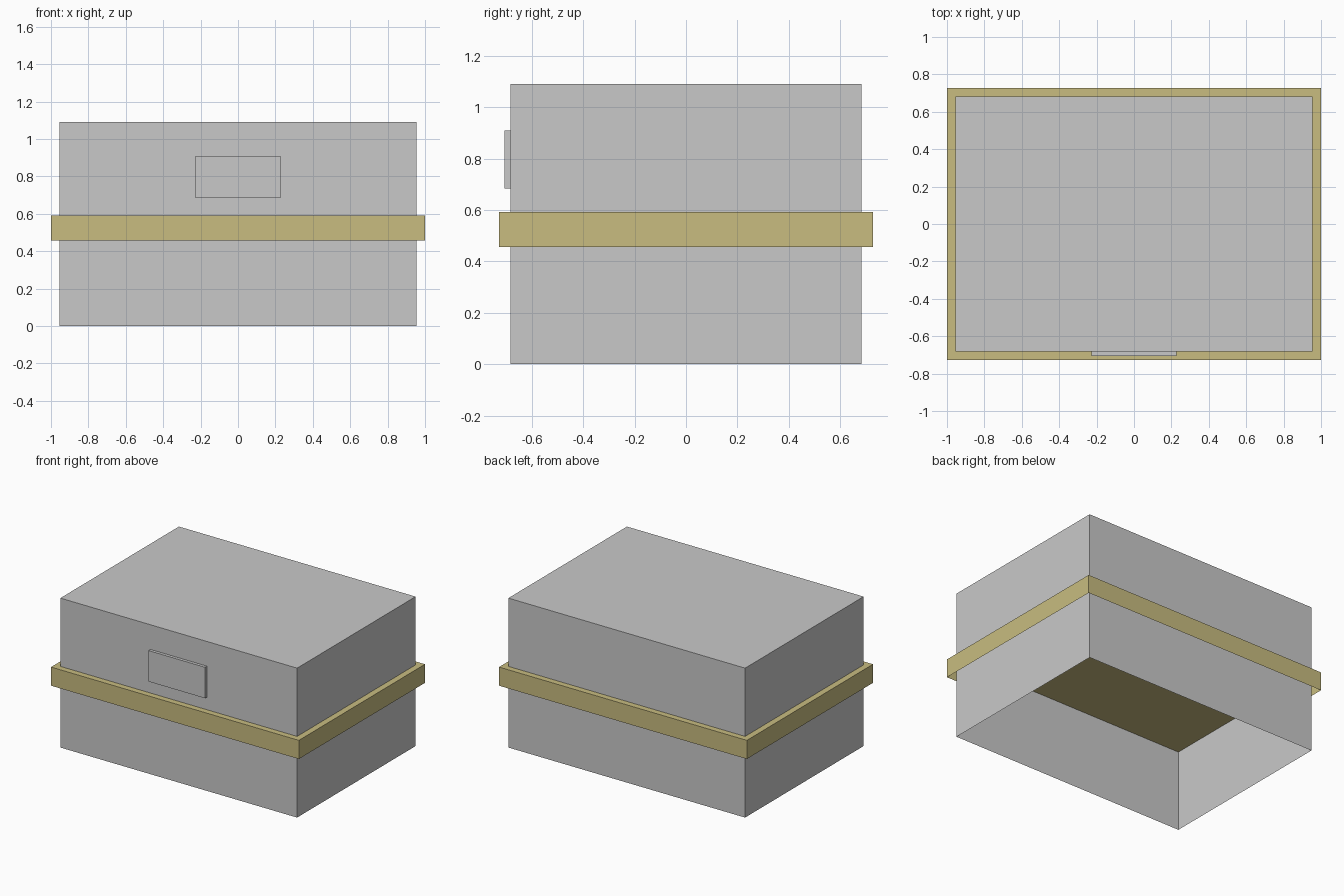
import bpy
import bmesh
from mathutils import Vector

if "Cube" in bpy.data.objects:
    bpy.data.objects.remove(bpy.data.objects["Cube"])


def material(name, rgb):
    m = bpy.data.materials.new(name)
    m.diffuse_color = (*rgb, 1.0)
    m.use_nodes = True
    m.node_tree.nodes["Principled BSDF"].inputs["Base Color"].default_value = m.diffuse_color
    return m


def open_box(name, lo, hi, mat, open_dir):
    """Flat-sided box from corner lo to corner hi, without the side facing open_dir."""
    lo, hi = Vector(lo), Vector(hi)
    bm = bmesh.new()
    bmesh.ops.create_cube(bm, size=1.0)
    bmesh.ops.scale(bm, vec=hi - lo, verts=bm.verts)
    bmesh.ops.translate(bm, vec=(lo + hi) / 2, verts=bm.verts)
    bm.normal_update()
    hidden = [f for f in bm.faces if f.normal.dot(Vector(open_dir)) > 0.9]
    bmesh.ops.delete(bm, geom=hidden, context='FACES_ONLY')
    mesh = bpy.data.meshes.new(name)
    bm.to_mesh(mesh)
    bm.free()
    mesh.materials.append(mat)
    obj = bpy.data.objects.new(name, mesh)
    bpy.context.collection.objects.link(obj)
    return obj


grey = material("light_grey", (0.584, 0.584, 0.584))
tan = material("sand_yellow", (0.578, 0.503, 0.216))

DOWN, BACK = (0, 0, -1), (0, 1, 0)

# Main body: hollow, open underneath
open_box("body", (-0.955, -0.683, 0), (0.955, 0.683, 1.09), grey, DOWN)

# Band around the middle; its top runs through the body as an inner ceiling
open_box("band", (-1.0, -0.727, 0.456), (1.0, 0.727, 0.592), tan, DOWN)

# Raised plate on the front
open_box("front_plate", (-0.228, -0.705, 0.684), (0.228, -0.683, 0.91), grey, BACK)
